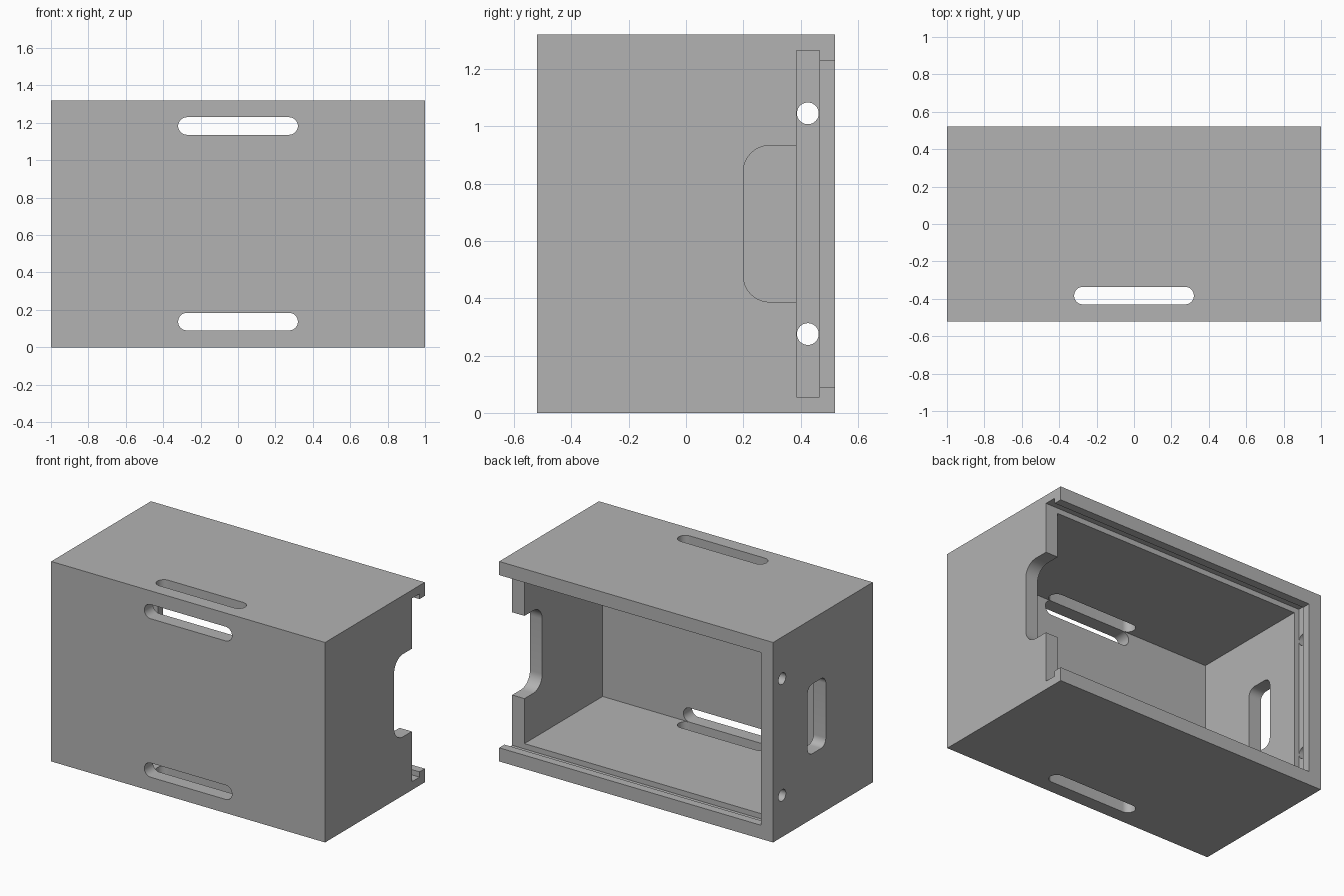
import bpy, bmesh, math
from mathutils import Matrix, Vector

if "Cube" in bpy.data.objects:
    bpy.data.objects.remove(bpy.data.objects["Cube"])

grey = bpy.data.materials.new("plain_grey")
grey.use_nodes = True
grey.diffuse_color = (0.45, 0.45, 0.45, 1)
grey.node_tree.nodes["Principled BSDF"].inputs["Base Color"].default_value = grey.diffuse_color

DEPTH, HEIGHT = 0.52, 1.32
WALL, GROOVE = 0.09, 0.055      # wall thickness and the thin wall left behind the groove
MID = HEIGHT / 2


def prism(name, lo, hi, axis=2, radius=0.0, steps=10):
    """Box from lo to hi, with the edges along one axis rounded."""
    lo, hi = Vector(lo), Vector(hi)
    u, v = (axis + 1) % 3, (axis + 2) % 3
    bm = bmesh.new()
    ring = []
    corners = [(hi[u], hi[v], -1, -1), (lo[u], hi[v], 1, -1),
               (lo[u], lo[v], 1, 1), (hi[u], lo[v], -1, 1)]
    for quarter, (cu, cv, su, sv) in enumerate(corners):
        for i in range(steps + 1 if radius else 1):
            a = math.pi / 2 * (quarter + i / steps)
            p = Vector(lo)
            p[u] = cu + radius * (su + math.cos(a)) if radius else cu
            p[v] = cv + radius * (sv + math.sin(a)) if radius else cv
            ring.append(bm.verts.new(p))
    bmesh.ops.remove_doubles(bm, verts=ring, dist=1e-5)
    base = bm.faces.new([p for p in ring if p.is_valid])
    top = bmesh.ops.extrude_face_region(bm, geom=[base])["geom"]
    shift = Vector()
    shift[axis] = hi[axis] - lo[axis]
    bmesh.ops.translate(bm, vec=shift, verts=[g for g in top if isinstance(g, bmesh.types.BMVert)])
    bmesh.ops.recalc_face_normals(bm, faces=bm.faces)
    mesh = bpy.data.meshes.new(name)
    bm.to_mesh(mesh)
    bm.free()
    mesh.materials.append(grey)
    obj = bpy.data.objects.new(name, mesh)
    bpy.context.collection.objects.link(obj)
    return obj


case = prism("case_body", (-1, -DEPTH, 0), (1, DEPTH, HEIGHT))
cutters = []


def cut(name, *args, **kwargs):
    cutters.append(prism(name, *args, **kwargs))


# Cavity, open at the back
inner = 1 - WALL
front = WALL - DEPTH
cut("cavity", (-inner, front, WALL), (inner, 0.6, HEIGHT - WALL))

# Groove for a sliding lid, entered from the left side
cut("lid_groove", (GROOVE - 1, 0.385, GROOVE), (1.1, 0.465, HEIGHT - GROOVE))
cut("lid_entry", (0.5, 0.425, WALL), (1.1, 0.6, HEIGHT - WALL))

# Finger notch in the left wall
cut("finger_notch", (0.8, 0.2, MID - 0.273), (1.1, 0.56, MID + 0.273), axis=0, radius=0.092)

# Long slots in the front, floor and roof
half, slot = 0.32, 0.094
for z in (WALL, HEIGHT - WALL - slot):
    cut("front_slot", (-half, -0.6, z), (half, front + 0.05, z + slot), axis=1, radius=slot / 2)
for z in (-0.1, HEIGHT - WALL - 0.05):
    cut("floor_roof_slot", (-half, front, z), (half, front + slot, z + WALL + 0.15),
        axis=2, radius=slot / 2)

# Cable window and two pin holes in the right wall
cut("side_window", (-1.1, -0.03, MID - 0.23), (-0.85, 0.16, MID + 0.23), axis=0, radius=0.05)
r = 0.038
for z in (MID - 0.385, MID + 0.385):
    cut("pin_hole", (-1.1, 0.425 - r, z - r), (-0.93, 0.425 + r, z + r), axis=0, radius=r)

# Carve the case, then drop the cutters
bpy.context.view_layer.objects.active = case
case.select_set(True)
for cutter in cutters:
    cutter.hide_render = True
    mod = case.modifiers.new("carve", 'BOOLEAN')
    mod.operation, mod.solver, mod.object = 'DIFFERENCE', 'EXACT', cutter
    bpy.ops.object.modifier_apply(modifier=mod.name)
for cutter in cutters:
    bpy.data.objects.remove(cutter)

bpy.ops.object.shade_smooth_by_angle(angle=math.radians(30))
